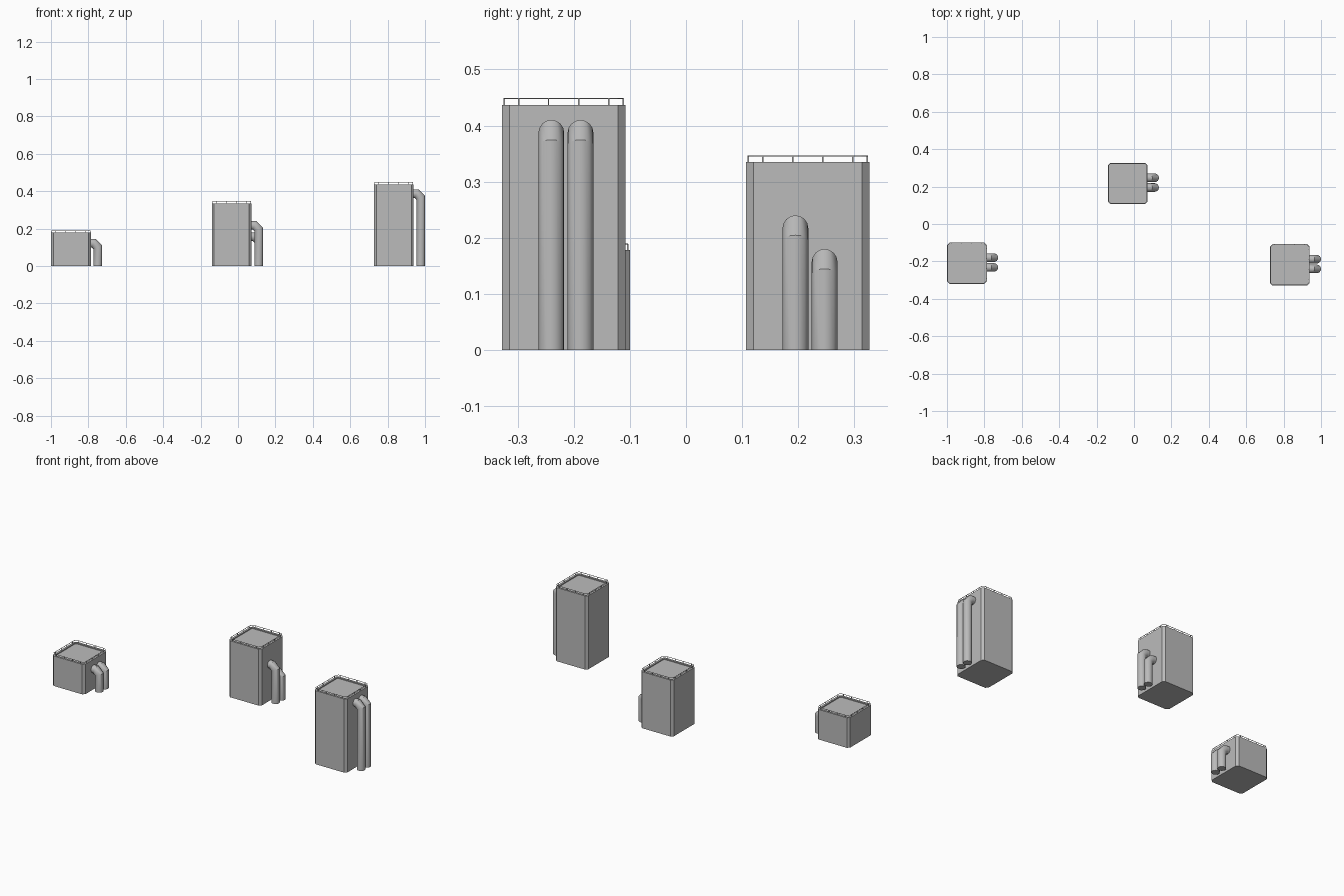
import bpy, bmesh, math
from mathutils import Vector

if "Cube" in bpy.data.objects:
    bpy.data.objects.remove(bpy.data.objects["Cube"])

grey = bpy.data.materials.new("concrete_grey")
grey.diffuse_color = (0.5, 0.5, 0.5, 1)
grey.use_nodes = True
grey.node_tree.nodes["Principled BSDF"].inputs["Base Color"].default_value = grey.diffuse_color

W, D, C = 0.213, 0.22, 0.013      # tower width, depth, corner chamfer


def finish(bm, name, smooth=False):
    bmesh.ops.recalc_face_normals(bm, faces=bm.faces)
    me = bpy.data.meshes.new(name)
    bm.to_mesh(me)
    bm.free()
    me.materials.append(grey)
    ob = bpy.data.objects.new(name, me)
    bpy.context.collection.objects.link(ob)
    if smooth:
        bpy.context.view_layer.objects.active = ob
        ob.select_set(True)
        bpy.ops.object.shade_smooth_by_angle(angle=math.radians(30))
        ob.select_set(False)
    return ob


def outline(inset):
    # rectangle with chamfered corners, counter-clockwise
    a, b, c = W / 2 - inset, D / 2 - inset, C - inset * 0.58
    return [(a - c, -b), (a, -b + c), (a, b - c), (a - c, b),
            (-a + c, b), (-a, b - c), (-a, -b + c), (-a + c, -b)]


def loft(bm, rings, close=False):
    loops = [[bm.verts.new(p) for p in r] for r in rings]
    n = len(loops[0])
    pairs = list(zip(loops, loops[1:]))
    if close:
        pairs.append((loops[-1], loops[0]))
    for lo, hi in pairs:
        for i in range(n):
            j = (i + 1) % n
            bm.faces.new((lo[i], lo[j], hi[j], hi[i]))
    if not close:
        bm.faces.new(loops[0][::-1])
        bm.faces.new(loops[-1])


def ring(cx, cy, inset, z):
    return [(cx + x, cy + y, z) for x, y in outline(inset)]


# tower body with a shallow recessed roof
def tower(name, cx, cy, h):
    bm = bmesh.new()
    loft(bm, [ring(cx, cy, 0, 0), ring(cx, cy, 0, h),
              ring(cx, cy, 0.012, h), ring(cx, cy, 0.012, h - 0.006)])
    finish(bm, name + "_body")


# thin handrail and its posts
def railing(name, cx, cy, h):
    bm = bmesh.new()
    top = h + 0.012
    loft(bm, [ring(cx, cy, 0.003, top - 0.002), ring(cx, cy, 0.003, top),
              ring(cx, cy, 0.005, top), ring(cx, cy, 0.005, top - 0.002)], True)
    a, b = W / 2 - 0.004, D / 2 - 0.004
    spots = []
    for t in (-0.08, -0.027, 0.027, 0.08):
        spots += [(a, t), (-a, t), (t, b), (t, -b)]
    for x, y in spots:
        r = bmesh.ops.create_cube(bm, size=1)
        for v in r["verts"]:
            v.co = (cx + x + v.co.x * 0.0025, cy + y + v.co.y * 0.0025,
                    h + 0.0055 + v.co.z * 0.011)
    finish(bm, name + "_railing")


# pipe leaving the wall, bending through a mitred elbow, running to the ground
def pipe(name, cx, y, top):
    r, n, k = 0.023, 16, 0.022
    wall = cx + W / 2 - 0.003
    px, zc = cx + W / 2 + 0.0375, top - r
    path = [(wall, zc), (px - k, zc), (px, zc - k), (px, 0)]
    tilt = [0, math.pi / 8, 3 * math.pi / 8, math.pi / 2]   # mitre plane angles
    rings = []
    for (x, z), t in zip(path, tilt):
        s = r / math.cos(math.pi / 8) if 0 < t < math.pi / 2 else r
        up = Vector((math.sin(t), 0, math.cos(t))) * s
        rings.append([Vector((x, y, z)) + up * math.cos(2 * math.pi * i / n)
                      + Vector((0, r * math.sin(2 * math.pi * i / n), 0))
                      for i in range(n)])
    bm = bmesh.new()
    loft(bm, rings)
    finish(bm, name, True)


# name, centre x, centre y, wall height, pipe tops
for name, cx, cy, h, tops in (
        ("low_tower", -0.8935, -0.21, 0.178, (0.145, 0.145)),
        ("middle_tower", -0.0335, 0.217, 0.335, (0.24, 0.18)),
        ("tall_tower", 0.833, -0.218, 0.437, (0.41, 0.41))):
    tower(name, cx, cy, h)
    railing(name, cx, cy, h)
    for side, dy, top in zip(("front", "back"), (-0.022, 0.03), tops):
        pipe(name + "_" + side + "_pipe", cx, cy + dy, top)
